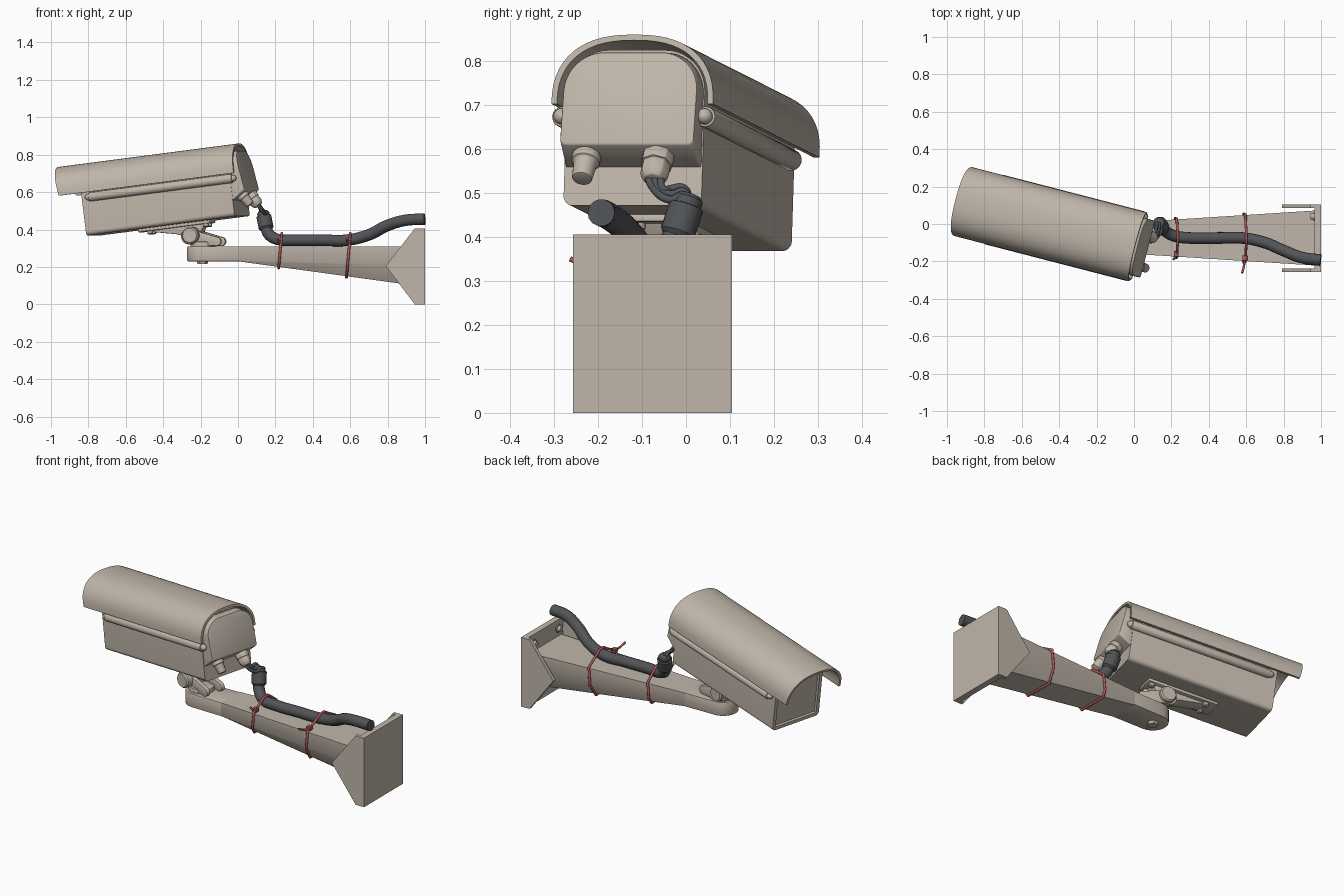
import bpy, bmesh, math
from mathutils import Matrix, Vector

if "Cube" in bpy.data.objects:
    bpy.data.objects.remove(bpy.data.objects["Cube"])

def material(name, rgb):
    m = bpy.data.materials.new(name)
    m.diffuse_color = (*rgb, 1)
    m.use_nodes = True
    m.node_tree.nodes["Principled BSDF"].inputs["Base Color"].default_value = m.diffuse_color
    return m

BEIGE = material("beige paint", (0.53, 0.47, 0.40))
GREY = material("dark grey conduit", (0.085, 0.088, 0.095))
RED = material("red cable tie", (0.42, 0.09, 0.09))

WORLD = Matrix.Identity(4)
# frame of the tilted camera: x to the rear, y sideways, z up
CAM = (Matrix.Translation((-0.028, -0.109, 0.6))
       @ Matrix.Rotation(math.radians(-14.5), 4, 'Z')
       @ Matrix.Rotation(math.radians(-7.2), 4, 'Y'))

def finish(name, bm, mat, mtx=WORLD, bevel=0, angle=35):
    bmesh.ops.recalc_face_normals(bm, faces=bm.faces)
    if bevel:
        edges = [e for e in bm.edges if len(e.link_faces) == 2
                 and e.calc_face_angle(0) > math.radians(40)]
        bmesh.ops.bevel(bm, geom=edges, offset=bevel, segments=2,
                        profile=0.5, affect='EDGES', clamp_overlap=True)
    me = bpy.data.meshes.new(name)
    bm.to_mesh(me)
    bm.free()
    me.polygons.foreach_set("use_smooth", [True] * len(me.polygons))
    me.set_sharp_from_angle(angle=math.radians(angle))
    me.materials.append(mat)
    ob = bpy.data.objects.new(name, me)
    ob.matrix_world = mtx
    bpy.context.collection.objects.link(ob)
    return ob

def loft_bm(rings):
    bm = bmesh.new()
    vs = [[bm.verts.new(p) for p in r] for r in rings]
    n = len(vs[0])
    for a, b in zip(vs, vs[1:]):
        for i in range(n):
            bm.faces.new((a[i], a[(i + 1) % n], b[(i + 1) % n], b[i]))
    bm.faces.new(vs[0])
    bm.faces.new(vs[-1][::-1])
    return bm

def loft(name, rings, mat, mtx=WORLD, bevel=0):
    return finish(name, loft_bm(rings), mat, mtx, bevel)

def box(name, lo, hi, mat, mtx=WORLD, bevel=0):
    rect = [(lo[1], lo[2]), (hi[1], lo[2]), (hi[1], hi[2]), (lo[1], hi[2])]
    return loft(name, [[(x, *p) for p in rect] for x in (lo[0], hi[0])], mat, mtx, bevel)

def cyl(name, p0, p1, radii, mat, mtx=WORLD, sides=24, bevel=0):
    """Turned part: radii is a list of (fraction along axis, radius)."""
    p0, p1 = Vector(p0), Vector(p1)
    q = (p1 - p0).to_track_quat('Z', 'Y')
    rings = []
    for t, r in radii:
        c = p0.lerp(p1, t)
        rings.append([c + q @ Vector((r * math.cos(k * math.tau / sides),
                                      r * math.sin(k * math.tau / sides), 0))
                      for k in range(sides)])
    return loft(name, rings, mat, mtx, bevel)

def tube(name, pts, r, mat, cyclic=False, poly=False):
    cu = bpy.data.curves.new(name, 'CURVE')
    cu.dimensions = '3D'
    cu.bevel_depth, cu.bevel_resolution = r, 5
    cu.use_fill_caps, cu.resolution_u = True, 10
    sp = cu.splines.new('POLY' if poly else 'BEZIER')
    if poly:
        sp.points.add(len(pts) - 1)
        for p, c in zip(sp.points, pts):
            p.co = (*c, 1)
    else:
        sp.bezier_points.add(len(pts) - 1)
        for p, c in zip(sp.bezier_points, pts):
            p.co = c
            p.handle_left_type = p.handle_right_type = 'AUTO'
    sp.use_cyclic_u = cyclic
    cu.materials.append(mat)
    ob = bpy.data.objects.new(name, cu)
    bpy.context.collection.objects.link(ob)

def section(hw, bot, top, r_top, r_bot, n=10):
    """Rounded rectangle in (sideways, up)."""
    pts = []
    for sx, cz, r, a0 in ((1, bot + r_bot, r_bot, -90), (1, top - r_top, r_top, 0),
                          (-1, top - r_top, r_top, 90), (-1, bot + r_bot, r_bot, 180)):
        for k in range(n + 1):
            a = math.radians(a0 + 90 * k / n)
            pts.append((sx * (hw - r) + r * math.cos(a), cz + r * math.sin(a)))
    return pts

# --- sun hood: thin superellipse arch with a raked front rim
def arch(hw, top, n=28):
    out = []
    for k in range(n + 1):
        t = math.pi * k / n
        c, s = math.cos(t), max(math.sin(t), 0)
        out.append((math.copysign(hw * abs(c) ** 0.82, c), 0.095 + (top - 0.095) * s ** 0.82))
    return out
hood = arch(0.19, 0.254) + arch(0.177, 0.241)[::-1]
loft("sun_hood", [[(-0.892 - 0.16 * c, b, c) for b, c in hood],
                  [(0.066, b, c) for b, c in hood]], BEIGE, CAM)

# --- housing with inset front window
sec = section(0.162, -0.134, 0.222, 0.095, 0.022)
bm = loft_bm([[(a, *p) for p in sec] for a in (-0.79, 0.036)])
bmesh.ops.recalc_face_normals(bm, faces=bm.faces)
front = min(bm.faces, key=lambda f: f.calc_center_median().x)
bmesh.ops.inset_region(bm, faces=[front], thickness=0.02, depth=0)
bmesh.ops.inset_region(bm, faces=[front], thickness=0.004, depth=-0.01)
finish("housing", bm, BEIGE, CAM)

# --- rear cap with sloping underside
loft("rear_cap", [[(0.03, *p) for p in section(0.159, -0.05, 0.217, 0.093, 0.004)],
                  [(0.106 - 0.14 * c, b, c) for b, c in section(0.157, -0.003, 0.212, 0.09, 0.015)]],
     BEIGE, CAM, 0.006)

# --- side hinge tubes with round end knobs
for s, side in ((-1, "near"), (1, "far")):
    b = 0.168 * s
    cyl(f"hinge_tube_{side}", (-0.745, b, 0.068), (0.05, b, 0.068), [(0, 0.024), (1, 0.024)],
        BEIGE, CAM, bevel=0.004)
    for end, a0, a1 in (("front", -0.74, -0.77), ("rear", 0.045, 0.072)):
        cyl(f"hinge_knob_{side}_{end}", (a0, b, 0.068), (a1, b, 0.068),
            [(0, 0.018), (0.5, 0.018), (0.8, 0.013), (1, 0.005)], BEIGE, CAM)

# --- cable glands under the rear cap
D = Vector((0.546, 0, -0.838))
for nm, b in (("blank_gland", -0.1), ("cable_gland", 0.068)):
    p = Vector((0.075, b, -0.024))
    if nm == "blank_gland":
        cyl(nm, p, p + D * 0.07, [(0, 0.033), (0.3, 0.033), (0.32, 0.027), (1, 0.023)],
            BEIGE, CAM, bevel=0.003)
    else:
        cyl(nm, p, p + D * 0.03, [(0, 0.038), (1, 0.038)], BEIGE, CAM, sides=8, bevel=0.003)
        cyl(nm + "_nut", p + D * 0.028, p + D * 0.075, [(0, 0.034), (0.6, 0.034), (1, 0.024)],
            BEIGE, CAM, sides=8, bevel=0.003)

# --- three thin wires looping into the conduit connector
for k in range(3):
    o = (k - 1) * 0.014
    tube(f"wire_{k + 1}", [(0.105, -0.072 + o, 0.54), (0.122 + o * .4, -0.064 + o, 0.512 - o * .3),
                           (0.132 - o, -0.035, 0.497 + o * .9), (0.135 - o, -0.004, 0.502 + o * .6),
                           (0.137 - o, 0.006, 0.475)], 0.009, GREY)
cyl("conduit_connector", (0.133, 0.009, 0.495), (0.152, -0.022, 0.4),
    [(0, 0.026), (0.08, 0.033), (0.25, 0.033), (0.27, 0.04), (0.9, 0.04), (1, 0.032)], GREY)
tube("conduit", [(0.147, -0.014, 0.425), (0.163, -0.035, 0.378), (0.21, -0.062, 0.348),
                 (0.3, -0.075, 0.343), (0.45, -0.075, 0.343), (0.58, -0.075, 0.343),
                 (0.7, -0.1, 0.372), (0.8, -0.142, 0.422), (0.9, -0.18, 0.45),
                 (0.998, -0.193, 0.455)], 0.031, GREY)

# --- mounting plate, lug and tilt joint under the housing
box("mount_plate", (-0.53, -0.06, -0.15), (-0.13, 0.06, -0.132), BEIGE, CAM, 0.004)
lug = [(-0.5, -0.148), (-0.16, -0.148), (-0.2, -0.2), (-0.235, -0.235), (-0.275, -0.205), (-0.33, -0.185)]
loft("mount_lug", [[(a, b, c) for a, c in lug] for b in (-0.038, 0.038)], BEIGE, CAM, 0.004)
cyl("tilt_knob", (-0.24, -0.1, -0.203), (-0.24, 0.09, -0.203),
    [(0, 0.038), (0.04, 0.045), (0.96, 0.045), (1, 0.038)], BEIGE, CAM)
for a in (-0.47, -0.16):
    for b in (-0.035, 0.035):
        cyl("mount_bolt", (a, b, -0.15), (a, b, -0.168), [(0, 0.016), (0.7, 0.016), (1, 0.01)],
            BEIGE, CAM, sides=12)

# --- tilt yoke: hull of two circles, standing on the arm head
YAW = Matrix.Translation((-0.028, -0.109, 0)) @ Matrix.Rotation(math.radians(-14.5), 4, 'Z')
yoke = [(-0.228 + 0.042 * math.cos(math.radians(a)), 0.362 + 0.042 * math.sin(math.radians(a)))
        for a in range(80, 271, 19)]
yoke += [(-0.075 + 0.024 * math.cos(math.radians(a)), 0.336 + 0.024 * math.sin(math.radians(a)))
         for a in range(-90, 81, 17)]
for b in (-0.062, 0.04):
    loft("tilt_yoke", [[(u, v, z) for u, z in yoke] for v in (b, b + 0.025)], BEIGE, YAW, 0.003)
cyl("pan_base", (-0.185, -0.073, 0.3), (-0.185, -0.073, 0.335), [(0, 0.07), (1, 0.07)],
    BEIGE, bevel=0.004)

# --- arm: rounded head, then a tapering six-sided beam
YC = -0.075
head = [(0.01, YC - 0.085)] + [(0.01, YC + 0.085)]
head += [(-0.19 + 0.082 * math.cos(math.radians(a)), YC + 0.082 * math.sin(math.radians(a)))
         for a in range(90, 271, 12)]
loft("arm_head", [[(x, y, z) for x, y in head] for z in (0.23, 0.31)], BEIGE, bevel=0.004)
cyl("pan_bolt", (-0.19, YC, 0.232), (-0.19, YC, 0.215), [(0, 0.03), (1, 0.027)], BEIGE, sides=6)

def beam(x, hw, z_side, hw_bot, z_bot):
    return [(x, YC + y, z) for y, z in ((-hw, 0.31), (hw, 0.31), (hw, z_side),
                                       (hw_bot, z_bot), (-hw_bot, z_bot), (-hw, z_side))]
loft("arm", [beam(0, 0.085, 0.236, 0.08, 0.23), beam(0.97, 0.147, 0.205, 0.085, 0.097)], BEIGE)

# --- wall plate, side wings and bolts
box("wall_plate", (0.965, -0.255, 0), (1.0, 0.103, 0.406), BEIGE)
wing = [(0.79, 0.205), (0.945, 0.0), (1.0, 0.0), (1.0, 0.406), (0.945, 0.406)]
for y in (-0.257, 0.085):
    loft("wall_wing", [[(x, yy, z) for x, z in wing] for yy in (y, y + 0.02)], BEIGE)
for s in (-1, 1):
    for z in (0.055, 0.355):
        cyl("wall_bolt", (0.967, YC + s * 0.115, z), (0.943, YC + s * 0.115, z),
            [(0, 0.024), (0.3, 0.024), (0.32, 0.017), (1, 0.016)], BEIGE, sides=12)

# --- red cable ties round the arm and conduit, with lock and tail
for i, x in enumerate((0.225, 0.592)):
    t = x / 0.97
    hw, zs = 0.09 + 0.062 * t, 0.233 - 0.031 * t
    zb, hb = 0.224 - 0.133 * t, 0.084
    half = [(0.018, 0.38), (0.035, 0.368), (hw, 0.318), (hw + 0.002, zs), (hb, zb)]
    loop = half + [(-y, z) for y, z in half[::-1]]
    tube(f"cable_tie_{i + 1}", [(x + 0.09 * (z - 0.28), YC + y, z) for y, z in loop], 0.007,
         RED, cyclic=True, poly=True)
    yl = YC - hw + 0.02
    box(f"tie_lock_{i + 1}", (x - 0.012, yl - 0.014, 0.318), (x + 0.014, yl + 0.014, 0.342),
        RED, bevel=0.003)
    n = 0.03 + 0.05 * i
    tube(f"tie_tail_{i + 1}", [(x, yl, 0.33), (x - 0.004, yl - n * .5, 0.332),
                               (x - 0.014, yl - n, 0.35)], 0.006, RED)
